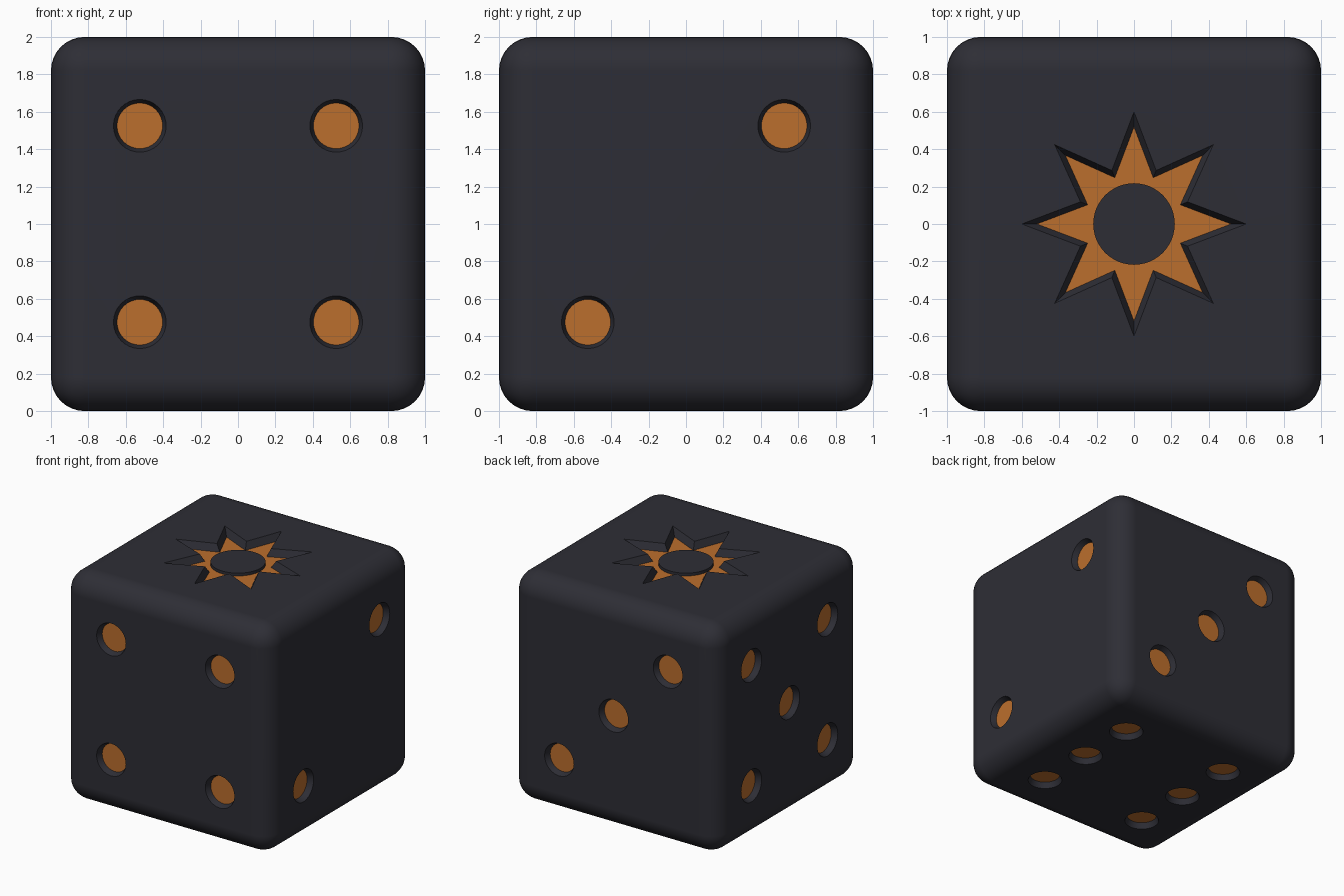
import bpy, bmesh, math
from mathutils import Vector

if "Cube" in bpy.data.objects:
    bpy.data.objects.remove(bpy.data.objects["Cube"])


def material(name, rgb):
    m = bpy.data.materials.new(name)
    m.diffuse_color = (*rgb, 1)
    m.use_nodes = True
    m.node_tree.nodes["Principled BSDF"].inputs["Base Color"].default_value = m.diffuse_color
    return m


MATS = [material("charcoal", (0.027, 0.027, 0.036)),
        material("copper_orange", (0.50, 0.157, 0.026))]
TAPER = 0.865     # size of a recess floor compared with its rim
S = 0.525         # pip offset from face centre


def make_object(name, bm):
    bmesh.ops.recalc_face_normals(bm, faces=bm.faces)
    me = bpy.data.meshes.new(name)
    bm.to_mesh(me)
    bm.free()
    ob = bpy.data.objects.new(name, me)
    bpy.context.collection.objects.link(ob)
    for m in MATS:
        me.materials.append(m)
    return ob


def activate(ob):
    bpy.ops.object.select_all(action='DESELECT')
    ob.select_set(True)
    bpy.context.view_layer.objects.active = ob


def polar(radii, n):
    return [(radii[i % len(radii)] * math.cos(2 * math.pi * i / n),
             radii[i % len(radii)] * math.sin(2 * math.pi * i / n)) for i in range(n)]


def add_recess(bm, outline, normal, centre, depth):
    """Tapered plug straddling the surface; its inner cap is orange."""
    u, v = [Vector(a) for a in ((1, 0, 0), (0, 1, 0), (0, 0, 1)) if not Vector(a).dot(normal)]
    mid = Vector((0, 0, 1)) + normal + u * centre[0] + v * centre[1]
    low, high = [[bm.verts.new(mid + (u * x + v * y) * s + normal * h) for x, y in outline]
                 for s, h in ((TAPER, -depth), (2 - TAPER, depth))]
    floor = bm.faces.new(low)
    floor.material_index = 1
    bm.faces.new(high)
    n = len(outline)
    for i in range(n):
        j = (i + 1) % n
        bm.faces.new((low[i], low[j], high[j], high[i]))


# Rounded cube body
bm = bmesh.new()
bmesh.ops.create_cube(bm, size=2)
bmesh.ops.translate(bm, verts=bm.verts, vec=(0, 0, 1))
bmesh.ops.bevel(bm, geom=bm.edges[:], offset=0.18, segments=8, profile=0.5, affect='EDGES')
body = make_object("die_body", bm)

# Cutter with all pips (face normal -> pip positions) and the star
corners = [(-S, -S), (-S, S), (S, -S), (S, S)]
pips = {
    (0, -1, 0): corners,
    (1, 0, 0): [(-S, -S), (S, S)],
    (0, 1, 0): [(S, -S), (0, 0), (-S, S)],
    (-1, 0, 0): corners + [(0, 0)],
    (0, 0, -1): corners + [(-S, 0), (S, 0)],
}
bm = bmesh.new()
for normal, spots in pips.items():
    for spot in spots:
        add_recess(bm, polar([0.141], 32), Vector(normal), spot, 0.05)
add_recess(bm, polar([0.6, 0.31], 16), Vector((0, 0, 1)), (0, 0), 0.06)
cutter = make_object("recess_cutter", bm)
cutter.hide_render = True

# Carve the recesses
mod = body.modifiers.new("recesses", 'BOOLEAN')
mod.operation = 'DIFFERENCE'
mod.solver = 'EXACT'
mod.object = cutter
activate(body)
bpy.ops.object.modifier_apply(modifier=mod.name)
bpy.data.objects.remove(cutter)
bpy.ops.object.shade_smooth_by_angle(angle=math.radians(30))
wn = body.modifiers.new("even_shading", 'WEIGHTED_NORMAL')
wn.keep_sharp = True

# Dark round boss in the middle of the star
bm = bmesh.new()
bmesh.ops.create_cone(bm, cap_ends=True, segments=48, radius1=0.218, radius2=0.218, depth=0.03)
bmesh.ops.translate(bm, verts=bm.verts, vec=(0, 0, 1.95))
boss = make_object("star_centre", bm)
activate(boss)
bpy.ops.object.shade_smooth_by_angle(angle=math.radians(30))
